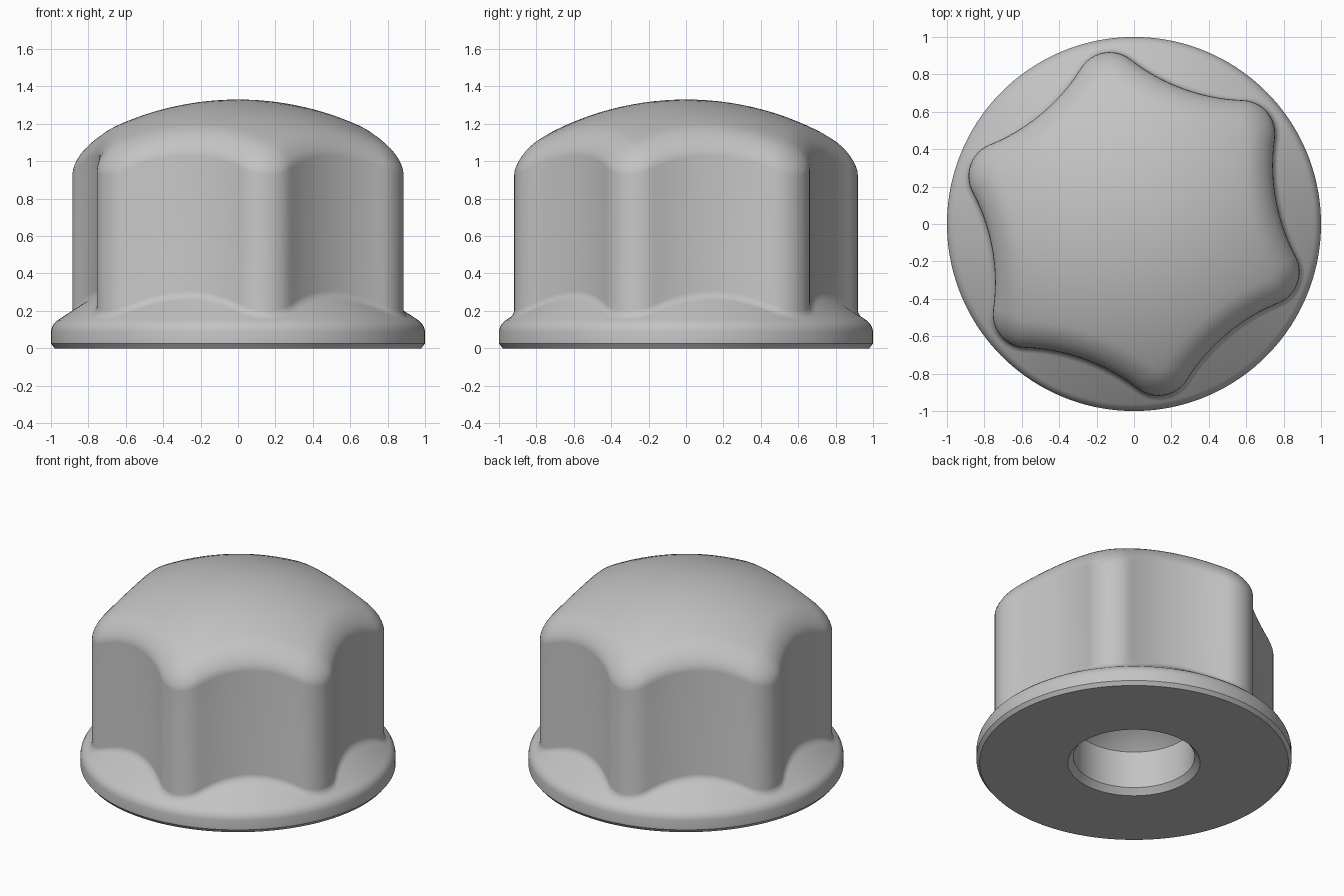
import bpy, bmesh
from math import sin, cos, pi, atan2, radians, hypot
from mathutils import Vector

cube = bpy.data.objects.get("Cube")
if cube:
    bpy.data.objects.remove(cube, do_unlink=True)

# Main dimensions
LOBES = 6
TIP_C, TIP_R, VALLEY = 0.75, 0.18, 0.77    # lobe centre, lobe rounding, valley radius
TURN = radians(100)                        # direction of the first lobe
TOP, DOME_R = 1.33, 1.575
CONE_R, CONE_Z, CONE_SLOPE = 0.965, 0.15, 0.65


def unit(a):
    return Vector((cos(a), sin(a)))


def dome(p):
    return TOP - DOME_R + (DOME_R ** 2 - p.length_squared) ** 0.5


def cone(p):
    return CONE_Z + CONE_SLOPE * (CONE_R - p.length)


def lobed_outline(tip_steps=12, valley_steps=18):
    """Points and outward normals of convex tips joined by tangent hollow arcs."""
    half = pi / LOBES
    k = 2 * TIP_C * cos(half)
    hollow = (VALLEY ** 2 + TIP_C ** 2 - k * VALLEY - TIP_R ** 2) / (k + 2 * TIP_R - 2 * VALLEY)
    dist = VALLEY + hollow
    h = atan2(dist * sin(half), dist * cos(half) - TIP_C)
    out = []
    for i in range(LOBES):
        a = TURN + 2 * half * i
        for j in range(tip_steps + 1):
            n = unit(a - h + 2 * h * j / tip_steps)
            out.append((unit(a) * TIP_C + n * TIP_R, n))
        for j in range(1, valley_steps):
            n = unit(a + h + (2 * half - 2 * h) * j / valley_steps)
            out.append((unit(a + half) * dist - n * hollow, n))
    return out


outline = lobed_outline()
angles = [atan2(p.y, p.x) for p, n in outline]
rings = []


def add_ring(points, height):
    rings.append([(p.x, p.y, height(p)) for p in points])


# Domed top
EDGE, DROP = 0.14, 0.10
inner = [p - n * EDGE for p, n in outline]
for i in range(1, 13):
    add_ring([p * (i / 12) for p in inner], dome)

# Rounded shoulder between dome and wall
for i in range(7, -1, -1):
    a = pi / 2 * i / 8
    add_ring([p - n * EDGE * (1 - cos(a)) for p, n in outline],
             lambda p: dome(p) - DROP * (1 - sin(a)))

# Wall foot blending into the sloped flange
FOOT, RISE = 0.028, 0.03
for i in range(5):
    a = pi / 2 * i / 4
    add_ring([p + n * FOOT * (1 - cos(a)) for p, n in outline],
             lambda p: cone(p) + RISE * (1 - sin(a)))

# Flange rim, underside, chamfered bore
profile = [(CONE_R, CONE_Z), (0.983, 0.133), (0.995, 0.112), (1, 0.09), (1, 0.025),
           (0.98, 0), (0.42, 0), (0.385, 0.04), (0.385, 0.3)]
for r, z in profile:
    add_ring([unit(a) * r for a in angles], lambda p: z)

# Skin the rings and close both poles
bm = bmesh.new()
loops = [[bm.verts.new(c) for c in ring] for ring in rings]
count = len(outline)
top = bm.verts.new((0, 0, TOP))
bore_end = bm.verts.new((0, 0, 0.66))
for i in range(count):
    j = (i + 1) % count
    bm.faces.new((top, loops[0][i], loops[0][j]))
    bm.faces.new((bore_end, loops[-1][j], loops[-1][i]))
    for a, b in zip(loops, loops[1:]):
        bm.faces.new((a[i], b[i], b[j], a[j]))
bmesh.ops.recalc_face_normals(bm, faces=bm.faces)
mesh = bpy.data.meshes.new("flanged_cap_nut")
bm.to_mesh(mesh)
bm.free()

# Plain grey material
grey = bpy.data.materials.new("light_grey")
grey.use_nodes = True
colour = (0.55, 0.55, 0.55, 1)
grey.diffuse_color = colour
grey.node_tree.nodes["Principled BSDF"].inputs["Base Color"].default_value = colour
mesh.materials.append(grey)

nut = bpy.data.objects.new("flanged_cap_nut", mesh)
bpy.context.collection.objects.link(nut)
bpy.ops.object.select_all(action="DESELECT")
nut.select_set(True)
bpy.context.view_layer.objects.active = nut
bpy.ops.object.shade_smooth_by_angle(angle=radians(32))
